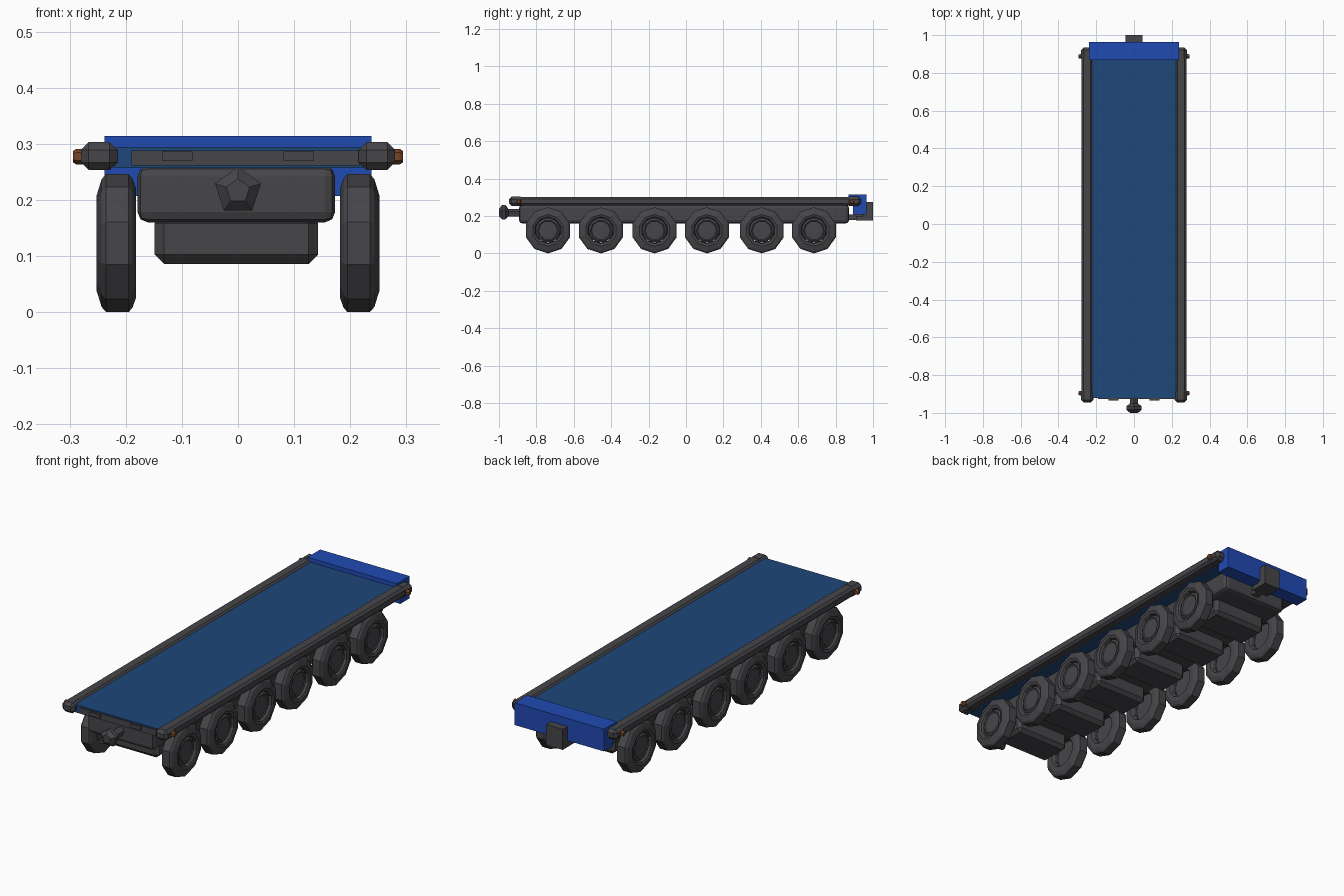
import bpy, bmesh, math
from mathutils import Vector

if "Cube" in bpy.data.objects:
    bpy.data.objects.remove(bpy.data.objects["Cube"])


def mat(name, rgb):
    m = bpy.data.materials.new(name)
    m.diffuse_color = (*rgb, 1)
    m.use_nodes = True
    m.node_tree.nodes["Principled BSDF"].inputs["Base Color"].default_value = m.diffuse_color
    return m


GREY = mat("dark_grey", (0.061, 0.061, 0.068))
DECK = mat("deck_blue", (0.0135, 0.063, 0.19))
BLUE = mat("bright_blue", (0.0144, 0.068, 0.45))
ORANGE = mat("burnt_orange", (0.18, 0.058, 0.02))


def finish(bm, name, m):
    bmesh.ops.remove_doubles(bm, verts=bm.verts, dist=1e-5)
    bmesh.ops.recalc_face_normals(bm, faces=bm.faces)
    me = bpy.data.meshes.new(name)
    bm.to_mesh(me)
    bm.free()
    me.materials.append(m)
    ob = bpy.data.objects.new(name, me)
    bpy.context.collection.objects.link(ob)
    return ob


def box(name, lo, hi, m, bevel=0, seg=1):
    """Box between two corners, optionally bevelled."""
    bm = bmesh.new()
    bmesh.ops.create_cube(bm, size=1)
    lo, hi = Vector(lo), Vector(hi)
    for v in bm.verts:
        v.co = Vector([a + (b - a) * (c + 0.5) for a, b, c in zip(lo, hi, v.co)])
    if bevel:
        bmesh.ops.bevel(bm, geom=bm.edges[:], offset=bevel, segments=seg,
                        profile=0.5, affect='EDGES')
    return finish(bm, name, m)


def lathe(name, prof, n, axis, centre, m, closed=False, phase=0.0, flip=1):
    """Spin (distance along axis, radius) points around the x or y axis."""
    bm = bmesh.new()
    rings = []
    for t, r in prof:
        ring = []
        for i in range(n):
            a = phase + 2 * math.pi * i / n
            s, c = r * math.sin(a), r * math.cos(a)
            p = Vector((t * flip, s, c)) if axis == 'x' else Vector((s, t, c))
            ring.append(bm.verts.new(p + Vector(centre)))
        rings.append(ring)
    pairs = list(zip(rings, rings[1:]))
    if closed:
        pairs.append((rings[-1], rings[0]))
    for a, b in pairs:
        for i in range(n):
            j = (i + 1) % n
            bm.faces.new((a[i], a[j], b[j], b[i]))
    if not closed:
        bm.faces.new(rings[0])
        bm.faces.new(rings[-1])
    return finish(bm, name, m)


def extrude_x(name, prof, half, m):
    """Extrude a (y, z) outline across the width."""
    bm = bmesh.new()
    a = [bm.verts.new((-half, y, z)) for y, z in prof]
    b = [bm.verts.new((half, y, z)) for y, z in prof]
    bm.faces.new(a)
    bm.faces.new(b)
    for i in range(len(prof)):
        j = (i + 1) % len(prof)
        bm.faces.new((a[i], a[j], b[j], b[i]))
    return finish(bm, name, m)


# chassis and deck
box("chassis", (-0.179, -0.893, 0.16), (0.173, 0.872, 0.26), GREY, 0.018, 2)
box("deck", (-0.222, -0.922, 0.257), (0.222, 0.885, 0.294), DECK)
box("front_edge_strip", (-0.19, -0.926, 0.261), (0.217, -0.915, 0.288), GREY)

# wheels and axle boxes
TYRE = [(0.188, 0.115), (0.195, 0.123), (0.235, 0.123), (0.243, 0.114),
        (0.252, 0.085), (0.247, 0.072), (0.238, 0.068), (0.195, 0.068),
        (0.183, 0.075), (0.182, 0.098)]
HUB = [(0.212, 0.066), (0.235, 0.068), (0.244, 0.056), (0.24, 0.05), (0.241, 0.02)]
for k, y in enumerate((-0.738, -0.455, -0.168, 0.112, 0.405, 0.684)):
    box(f"axle_box_{k}", (-0.149, y - 0.08, 0.086), (0.143, y + 0.08, 0.175), GREY, 0.017)
    for side, s in (("right", 1), ("left", -1)):
        lathe(f"tyre_{side}_{k}", TYRE, 10, 'x', (0, y, 0.123), GREY, closed=True, flip=s)
        lathe(f"hub_{side}_{k}", HUB, 10, 'x', (0, y, 0.123), GREY,
              phase=math.pi / 10, flip=s)

# side rails with thicker ends, marker lights and front steps
for side, s in (("right", 1), ("left", -1)):
    x = sorted((0.22 * s, 0.277 * s))
    box(f"side_rail_{side}", (x[0], -0.93, 0.256), (x[1], 0.92, 0.302), GREY, 0.01)
    for end, y0, y1 in (("front", -0.946, -0.87), ("rear", 0.86, 0.935)):
        x = sorted((0.215 * s, 0.28 * s))
        box(f"rail_end_{end}_{side}", (x[0], y0, 0.253), (x[1], y1, 0.303), GREY, 0.014)
    for end, y in (("front", -0.895), ("rear", 0.887)):
        lathe(f"marker_light_{end}_{side}", [(0.272, 0.014), (0.288, 0.014), (0.294, 0.01)],
              6, 'x', (0, y, 0.277), ORANGE, flip=s)
    box(f"front_step_{side}", (s * 0.108 - 0.027, -0.934, 0.269),
        (s * 0.108 + 0.027, -0.92, 0.286), GREY)

# rear headboard and rear coupling bracket
extrude_x("headboard", [(0.868, 0.314), (0.964, 0.314), (0.964, 0.207),
                        (0.893, 0.207), (0.893, 0.27), (0.868, 0.27)], 0.238, BLUE)
extrude_x("rear_coupling", [(0.95, 0.275), (1.0, 0.275), (1.0, 0.176),
                            (0.91, 0.176), (0.91, 0.2), (0.95, 0.2)], 0.044, GREY)
box("rear_coupling_stem", (-0.018, 0.86, 0.178), (0.018, 0.95, 0.208), GREY)

# front coupling
lathe("front_coupling", [(-0.88, 0.022), (-0.95, 0.022), (-0.965, 0.043),
                         (-0.983, 0.043), (-1.0, 0.022)],
      5, 'y', (0, 0, 0.216), GREY)
